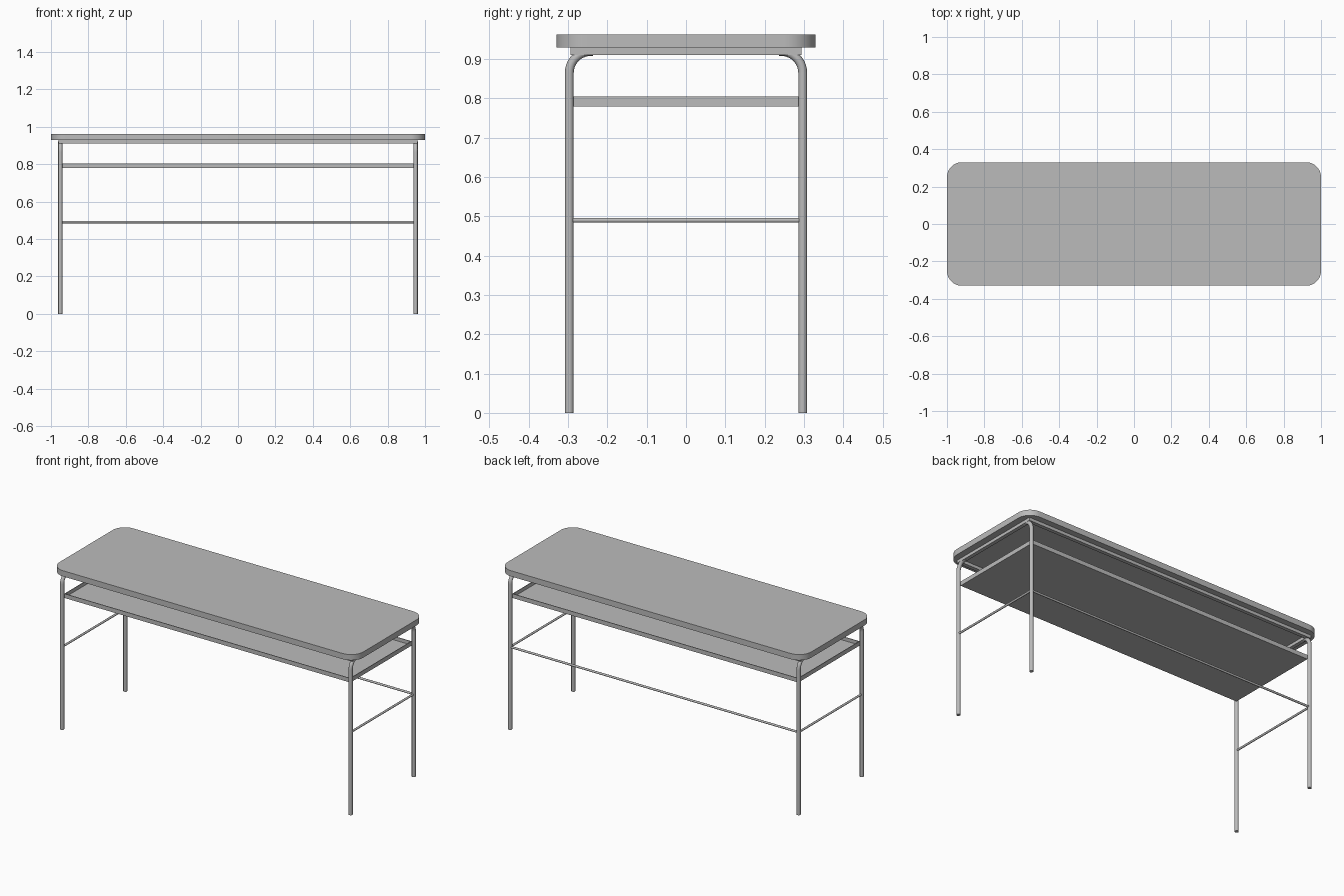
import bpy, bmesh, math
from mathutils import Matrix, Vector

if "Cube" in bpy.data.objects:
    bpy.data.objects.remove(bpy.data.objects["Cube"])

grey = bpy.data.materials.new("plain grey")
grey.diffuse_color = (0.5, 0.5, 0.5, 1)
grey.use_nodes = True
grey.node_tree.nodes["Principled BSDF"].inputs["Base Color"].default_value = grey.diffuse_color

LX, LY, R = 0.95, 0.297, 0.0113   # leg centre lines and tube radius


def finish(name, mesh, smooth=False):
    ob = bpy.data.objects.new(name, mesh)
    bpy.context.collection.objects.link(ob)
    mesh.materials.clear()
    mesh.materials.append(grey)
    if smooth:
        bpy.ops.object.select_all(action='DESELECT')
        ob.select_set(True)
        bpy.context.view_layer.objects.active = ob
        bpy.ops.object.shade_smooth_by_angle(angle=math.radians(35))
    return ob


def boxes(name, spans):
    bm = bmesh.new()
    for lo, hi in spans:
        lo, hi = Vector(lo), Vector(hi)
        m = Matrix.Translation((lo + hi) / 2) @ Matrix.Diagonal((*(hi - lo), 1))
        bmesh.ops.create_cube(bm, size=1, matrix=m)
    me = bpy.data.meshes.new(name)
    bm.to_mesh(me)
    bm.free()
    return finish(name, me)


def frame_spans(x, y, z0, z1, t):
    """Four bars forming a rectangle with outer half sizes x, y."""
    s = []
    for k in (-1, 1):
        a, b = sorted((k * y, k * (y - t)))
        s.append(((-x, a, z0), (x, b, z1)))
        a, b = sorted((k * x, k * (x - t)))
        s.append(((a, -y + t, z0), (b, y - t, z1)))
    return s


def tube(name, pts, r):
    cu = bpy.data.curves.new(name, 'CURVE')
    cu.dimensions = '3D'
    cu.bevel_depth = r
    cu.bevel_resolution = 4
    cu.use_fill_caps = True
    sp = cu.splines.new('POLY')
    sp.points.add(len(pts) - 1)
    for p, co in zip(sp.points, pts):
        p.co = (*co, 1)
    tmp = bpy.data.objects.new("tmp", cu)
    bpy.context.collection.objects.link(tmp)
    dg = bpy.context.evaluated_depsgraph_get()
    me = bpy.data.meshes.new_from_object(tmp.evaluated_get(dg))
    bpy.data.objects.remove(tmp)
    return finish(name, me, True)


# Rounded table top
bm = bmesh.new()
rc, ring = 0.08, []
for i, (sx, sy) in enumerate(((1, 1), (-1, 1), (-1, -1), (1, -1))):
    for k in range(13):
        a = math.pi / 2 * (i + k / 12)
        ring.append(bm.verts.new((sx * (1 - rc) + rc * math.cos(a),
                                  sy * (0.33 - rc) + rc * math.sin(a), 0.929)))
f = bm.faces.new(ring)
ext = bmesh.ops.extrude_face_region(bm, geom=[f])
bmesh.ops.translate(bm, vec=(0, 0, 0.034),
                    verts=[v for v in ext['geom'] if isinstance(v, bmesh.types.BMVert)])
bmesh.ops.recalc_face_normals(bm, faces=bm.faces)
me = bpy.data.meshes.new("table_top")
bm.to_mesh(me)
bm.free()
finish("table_top", me, True)

# Support frame under the top
boxes("under_frame", frame_spans(0.961, 0.294, 0.911, 0.93, 0.022))

# Shallow tray shelf: floor and rim
boxes("tray_shelf", [((-0.942, -0.289, 0.78), (0.942, 0.289, 0.784))]
      + frame_spans(0.942, 0.289, 0.78, 0.805, 0.004))

# Legs, bent inwards at the top
rb, zt = 0.055, 0.9195
for sx, xn in ((-1, "left"), (1, "right")):
    for sy, yn in ((-1, "front"), (1, "back")):
        pts = [(sx * LX, sy * LY, 0)]
        for k in range(11):
            a = math.pi / 2 * k / 10
            pts.append((sx * LX, sy * (LY - rb + rb * math.cos(a)), zt - rb + rb * math.sin(a)))
        pts.append((sx * LX, sy * 0.236, zt))
        tube(f"{yn}_{xn}_leg", pts, R)
    # Side stretcher
    tube(f"{xn}_stretcher", [(sx * LX, -LY, 0.49), (sx * LX, LY, 0.49)], 0.0062)

# Back stretcher
tube("back_stretcher", [(-LX, LY, 0.49), (LX, LY, 0.49)], 0.0062)
